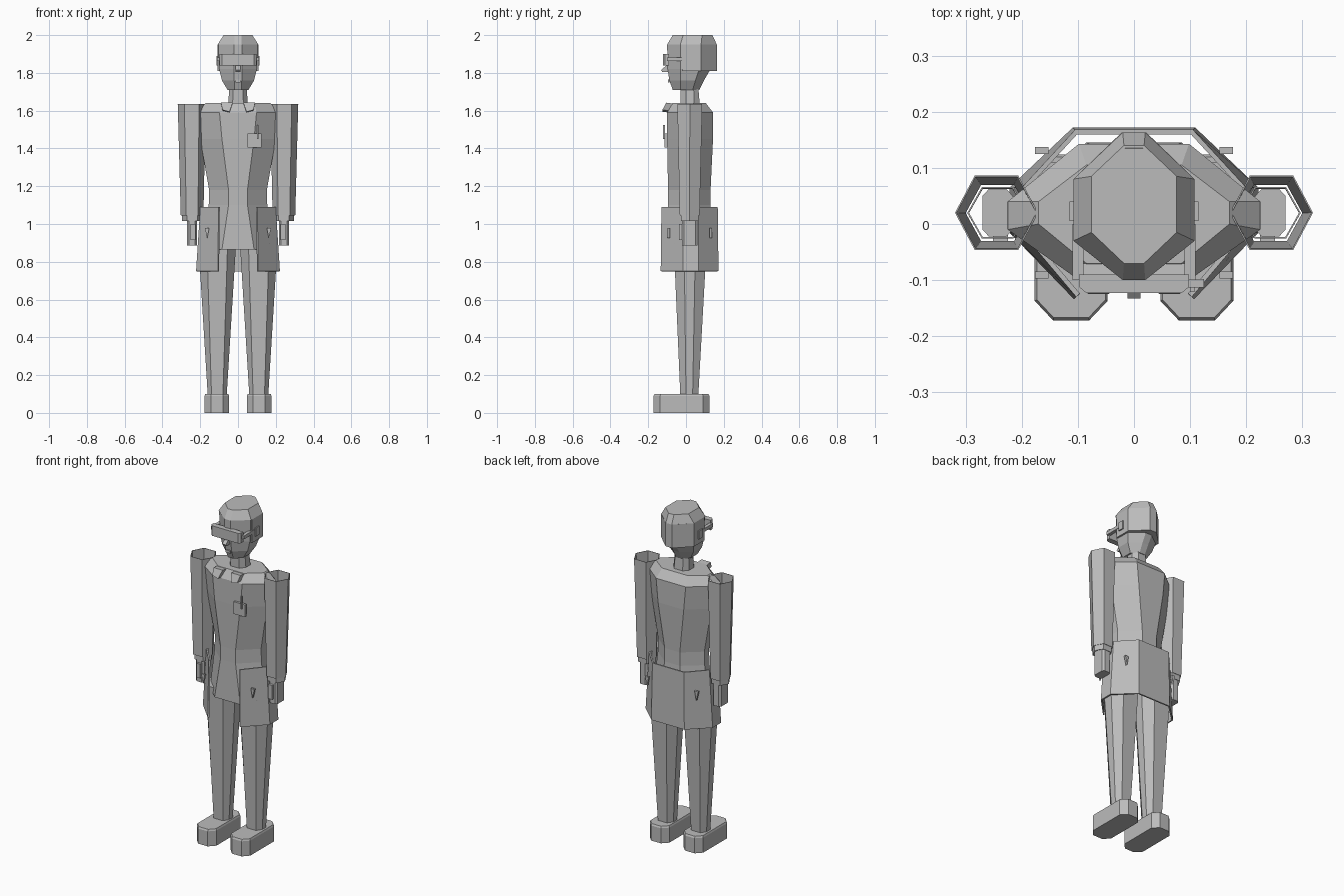
import bpy, bmesh
from mathutils import Vector

old = bpy.data.objects.get("Cube")
if old:
    bpy.data.objects.remove(old, do_unlink=True)

grey = bpy.data.materials.new("plain grey")
grey.use_nodes = True
grey.diffuse_color = (0.5, 0.5, 0.5, 1)
grey.node_tree.nodes["Principled BSDF"].inputs["Base Color"].default_value = (0.5, 0.5, 0.5, 1)


def octagon(z, half, front, back, flat, side, x=0):
    """Eight-sided section: flat = half width of front/back faces, side = y range of side faces."""
    s0, s1 = side
    right = [(flat, front), (half, s0), (half, s1), (flat, back)]
    left = [(-a, b) for a, b in reversed(right)]
    return [Vector((x + a, b, z)) for a, b in right + left]


def hexagon(z, half, front, back, flat, x=0):
    """Six-sided section with points to the left and right."""
    mid = (front + back) / 2
    pts = [(flat, front), (half, mid), (flat, back), (-flat, back), (-half, mid), (-flat, front)]
    return [Vector((x + a, b, z)) for a, b in pts]


def loft(name, rings, caps=True, closed=True, thickness=0):
    """Skin a stack of matching sections."""
    bm = bmesh.new()
    rows = [[bm.verts.new(p) for p in ring] for ring in rings]
    n = len(rows[0])
    for low, high in zip(rows, rows[1:]):
        for i in range(n if closed else n - 1):
            j = (i + 1) % n
            bm.faces.new((low[i], low[j], high[j], high[i]))
    if caps:
        bm.faces.new(list(reversed(rows[0])))
        bm.faces.new(rows[-1])
        bmesh.ops.recalc_face_normals(bm, faces=bm.faces)
    mesh = bpy.data.meshes.new(name)
    bm.to_mesh(mesh)
    bm.free()
    mesh.materials.append(grey)
    obj = bpy.data.objects.new(name, mesh)
    bpy.context.collection.objects.link(obj)
    if thickness:
        mod = obj.modifiers.new("Thickness", "SOLIDIFY")
        mod.thickness = thickness
        mod.offset = -1
    return obj


def box(name, low, high):
    (x0, y0, z0), (x1, y1, z1) = low, high
    ring = [(x0, y0), (x1, y0), (x1, y1), (x0, y1)]
    return loft(name, [[Vector((a, b, z)) for a, b in ring] for z in (z0, z1)])


def prism(name, outline, depth):
    """Flat outline of points, extended along a depth vector."""
    pts = [Vector(p) for p in outline]
    return loft(name, [pts, [p + Vector(depth) for p in pts]])


# Head: jaw and face, hair shell over the back and crown
loft("face", [
    octagon(1.71, 0.055, -0.07, 0.07, 0.018, (-0.03, 0.035)),
    octagon(1.76, 0.085, -0.088, 0.095, 0.02, (-0.03, 0.05)),
    octagon(1.82, 0.1, -0.097, 0.13, 0.02, (-0.03, 0.07)),
    octagon(1.95, 0.104, -0.1, 0.15, 0.02, (-0.03, 0.07)),
    octagon(2.0, 0.074, -0.07, 0.135, 0.016, (-0.015, 0.07)),
])
loft("hair", [[Vector((s * a, b, z)) for s, a, b in
               ((1, 0.108, -0.02), (1, 0.108, 0.08), (1, 0.022, 0.163),
                (-1, 0.022, 0.163), (-1, 0.108, 0.08), (-1, 0.108, -0.02))]
              for z in (1.81, 1.95)])
loft("crown", [
    octagon(1.95, 0.108, -0.1, 0.163, 0.02, (-0.03, 0.08)),
    octagon(2.0, 0.076, -0.07, 0.14, 0.018, (-0.015, 0.085)),
])
loft("neck", [octagon(1.6, 0.055, -0.03, 0.075, 0.03, (0, 0.045)),
              octagon(1.73, 0.045, -0.03, 0.065, 0.025, (0, 0.04))])

# Visor, nose and mouth
loft("visor", [octagon(z, 0.098, -0.123, -0.09, 0.085, (-0.112, -0.09)) for z in (1.84, 1.9)])
prism("nose", [(-0.012, -0.09, 1.85), (-0.012, -0.133, 1.815), (-0.012, -0.125, 1.805),
               (-0.012, -0.09, 1.805)], (0.024, 0, 0))
box("mouth", (-0.014, -0.096, 1.75), (0.014, -0.088, 1.765))

# Torso: shoulders, waist and hem
loft("torso", [
    octagon(0.865, 0.185, -0.1, 0.145, 0.085, (0.0, 0.045)),
    octagon(1.1, 0.155, -0.095, 0.13, 0.05, (0.0, 0.045)),
    octagon(1.18, 0.153, -0.095, 0.13, 0.05, (0.0, 0.045)),
    octagon(1.45, 0.2, -0.1, 0.143, 0.085, (-0.01, 0.045)),
    octagon(1.59, 0.225, -0.1, 0.143, 0.098, (-0.01, 0.04)),
    octagon(1.64, 0.17, -0.07, 0.105, 0.085, (0.0, 0.04)),
])

# Coat skirt, open at the front
rings = []
for z, wide, flare in ((0.75, 0.222, 0.004), (1.09, 0.2, 0)):
    half = [(0.103 + flare, -0.13 - flare), (wide, -0.015), (wide, 0.065),
            (0.105 + flare, 0.168 + flare)]
    rings.append([Vector((a, b, z)) for a, b in half] +
                 [Vector((-a, b, z)) for a, b in reversed(half)])
loft("coat_skirt", rings, caps=False, closed=False, thickness=0.009)

# Chest pocket and pen
box("chest_pocket", (0.05, -0.113, 1.405), (0.125, -0.098, 1.478))
box("pen", (0.101, -0.121, 1.45), (0.108, -0.112, 1.525))

for side, s in (("left", 1), ("right", -1)):
    # Sleeve, cuff and hand
    loft(side + "_sleeve", [hexagon(1.045, 0.06, -0.033, 0.072, 0.031, s * 0.243),
                            hexagon(1.635, 0.074, -0.046, 0.086, 0.039, s * 0.245)],
         caps=False, thickness=0.003)
    loft(side + "_cuff", [hexagon(1.015, 0.054, -0.026, 0.065, 0.028, s * 0.243),
                          hexagon(1.058, 0.054, -0.026, 0.066, 0.028, s * 0.243)],
         caps=False, thickness=0.003)
    loft(side + "_hand", [octagon(z, 0.027, -0.022, 0.062, 0.016, (-0.01, 0.05), s * 0.243)
                          for z in (0.885, 1.03)])
    box(side + "_thumb", (s * 0.238 - 0.013, -0.036, 0.915), (s * 0.238 + 0.013, -0.015, 1.0))

    # Leg and shoe
    loft(side + "_leg", [
        octagon(0.09, 0.05, -0.03, 0.065, 0.03, (0.0, 0.035), s * 0.11),
        octagon(0.9, 0.1, -0.065, 0.11, 0.055, (-0.01, 0.05), s * 0.11),
    ])
    loft(side + "_shoe", [
        octagon(0, 0.065, -0.172, 0.124, 0.032, (-0.137, 0.09), s * 0.112),
        octagon(0.09, 0.065, -0.172, 0.124, 0.032, (-0.137, 0.09), s * 0.112),
        octagon(0.1, 0.061, -0.167, 0.119, 0.031, (-0.135, 0.087), s * 0.112),
    ])

    # Collar points
    prism(side + "_collar", [(s * 0.028, -0.07, 1.638), (s * 0.09, -0.07, 1.638),
                             (s * 0.082, -0.09, 1.6), (s * 0.045, -0.09, 1.59)],
          (0, -0.035, 0.004))

    # Temple arm, ear and hair slots
    box(side + "_temple", (s * 0.1 - 0.01, -0.1, 1.862), (s * 0.1 + 0.01, 0.0, 1.882))
    box(side + "_ear", (s * 0.108 - 0.007, 0.005, 1.84), (s * 0.108 + 0.007, 0.04, 1.89))

    # Pocket notches on the skirt, front and back
    for place, y, d in (("front", -0.085, -0.012), ("back", 0.125, 0.012)):
        prism(f"{side}_{place}_notch", [(s * 0.152, y, 0.98), (s * 0.176, y, 0.98),
                                        (s * 0.163, y, 0.925)], (0, d, 0))
